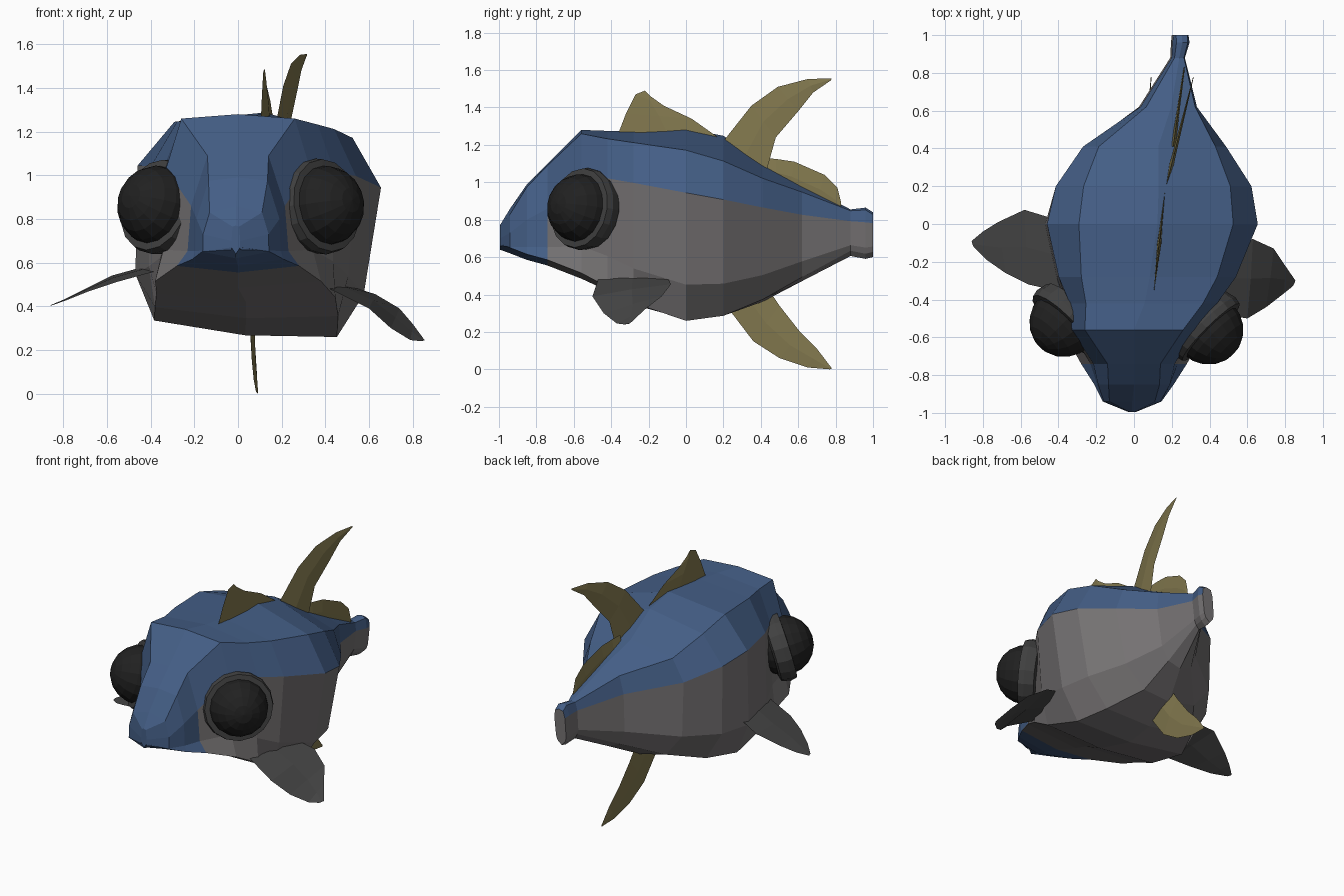
import bpy, bmesh, math
from mathutils import Vector, Matrix

if "Cube" in bpy.data.objects:
    bpy.data.objects.remove(bpy.data.objects["Cube"])


def material(name, rgb):
    m = bpy.data.materials.new(name)
    m.diffuse_color = (*rgb, 1)
    m.use_nodes = True
    m.node_tree.nodes["Principled BSDF"].inputs["Base Color"].default_value = m.diffuse_color
    return m


BLUE = material("back_blue", (0.057, 0.111, 0.235))
GREY = material("belly_grey", (0.18, 0.17, 0.173))
OLIVE = material("fin_olive", (0.223, 0.188, 0.076))
DARK = material("fin_dark_grey", (0.058, 0.058, 0.058))
RIM = material("eye_rim_grey", (0.052, 0.052, 0.052))
BLACK = material("eye_black", (0.015, 0.015, 0.015))


def finish(bm, name, mats):
    bmesh.ops.recalc_face_normals(bm, faces=bm.faces)
    me = bpy.data.meshes.new(name)
    bm.to_mesh(me)
    bm.free()
    for m in mats:
        me.materials.append(m)
    ob = bpy.data.objects.new(name, me)
    bpy.context.collection.objects.link(ob)
    return ob


# Body: lofted cross-sections, slightly bent sideways and rolled
# y, centre x, top z, corner w, corner z, belt w, belt z, floor w, floor z
SECTIONS = [
    (-.995, -.01, .77, .015, .765, .02, .70, .02, .64),
    (-.94, -.01, .86, .12, .83, .15, .73, .155, .62),
    (-.85, 0, .99, .135, .975, .19, .80, .21, .585),
    (-.74, 0, 1.10, .14, 1.09, .215, .86, .28, .555),
    (-.56, 0, 1.28, .26, 1.26, .33, 1.03, .38, .485),
    (-.42, .045, 1.275, .31, 1.24, .39, 1.03, .41, .42),
    (-.28, .06, 1.275, .36, 1.23, .47, 1.02, .42, .345),
    (0, .08, 1.29, .41, 1.21, .56, .995, .42, .265),
    (.20, .09, 1.25, .39, 1.15, .52, .955, .34, .285),
    (.41, .10, 1.12, .31, 1.05, .38, .90, .20, .36),
    (.62, .18, .99, .13, .96, .15, .84, .09, .47),
    (.88, .235, .855, .025, .85, .035, .795, .02, .605),
    (.96, .25, .865, .03, .855, .045, .79, .03, .59),
    (1.0, .25, .84, .03, .83, .04, .785, .03, .60),
]


def section_points(y, cx, zt, wc, zc, wb, zb, wf, zf):
    low = wb * .75 + wf * .25
    half = [(wc, zc), (wb, zb), (low, zf + .32 * (zb - zf)), (wf, zf + .03)]
    ring = [(0, zt)] + half + [(0, zf)] + [(-w, z) for w, z in reversed(half)]
    roll = .09 * min(1, max(0, (y + .55) / .5))
    s, c = math.sin(roll), math.cos(roll)
    return [(cx + c * x + s * (z - .8), y, .8 - s * x + c * (z - .8)) for x, z in ring]


bm = bmesh.new()
rings = [[bm.verts.new(p) for p in section_points(*row)] for row in SECTIONS]
n = len(rings[0])
for i, (a, b) in enumerate(zip(rings, rings[1:])):
    for k in range(n):
        f = bm.faces.new((a[k], a[(k + 1) % n], b[(k + 1) % n], b[k]))
        # snout is all blue; behind it only the strips above the belt line
        f.material_index = 0 if i < 3 or k in (0, 1, n - 2, n - 1) else 1
bm.faces.new(rings[0]).material_index = 0
bm.faces.new(rings[-1]).material_index = 1
finish(bm, "body", [BLUE, GREY])


# Fins: rows of (leading point, trailing point) with a thin raised middle ridge
def fin(name, rows, mat, normal, thick=.012):
    bm = bmesh.new()
    strips = []
    for i, (p, q) in enumerate(rows):
        p, q = Vector(p), Vector(q)
        t = Vector(normal) * thick * (1 - .85 * i / (len(rows) - 1))
        mid = (p + q) / 2
        strips.append([bm.verts.new(v) for v in (p, mid + t, q, mid - t)])
    for a, b in zip(strips, strips[1:]):
        for k in range(4):
            bm.faces.new((a[k], a[(k + 1) % 4], b[(k + 1) % 4], b[k]))
    bm.faces.new(strips[0])
    bm.faces.new(strips[-1])
    finish(bm, name, [mat])


def upright_fin(name, rows, x_of):
    fin(name, [[(x_of(y, z), y, z) for y, z in r] for r in rows], OLIVE, (1, 0, 0))


upright_fin("front_dorsal_fin", [
    ((-.37, 1.24), (.20, 1.22)), ((-.32, 1.37), (.03, 1.34)),
    ((-.27, 1.47), (-.12, 1.41)), ((-.22, 1.49), (-.19, 1.46))],
    lambda y, z: .145 + .11 * y)
upright_fin("rear_dorsal_fin", [
    ((.20, 1.22), (.43, 1.06)), ((.35, 1.41), (.48, 1.24)),
    ((.49, 1.51), (.60, 1.38)), ((.65, 1.552), (.68, 1.48)),
    ((.78, 1.556), (.775, 1.545))],
    lambda y, z: .12 + .25 * y)
upright_fin("tail_ridge_fin", [
    ((.41, 1.13), (.41, 1.02)), ((.48, 1.125), (.48, .98)), ((.58, 1.11), (.55, .95)),
    ((.74, 1.04), (.70, .88)), ((.81, .97), (.79, .84)), ((.83, .89), (.83, .84))],
    lambda y, z: .15 + .14 * y)
upright_fin("anal_fin", [
    ((.20, .36), (.42, .46)), ((.36, .15), (.50, .34)),
    ((.50, .06), (.61, .20)), ((.65, .01), (.70, .11)),
    ((.77, 0), (.78, .005))],
    lambda y, z: .04 + .065 * y)

# Side fins, the two held at different angles
fin("right_side_fin", [
    ((.42, -.47, .48), (.52, -.10, .49)), ((.60, -.50, .39), (.63, -.08, .455)),
    ((.70, -.44, .30), (.74, -.13, .39)), ((.79, -.37, .245), (.80, -.22, .32)),
    ((.84, -.33, .24), (.855, -.30, .245))], DARK, (.5, 0, .87), .008)
fin("left_side_fin", [
    ((-.38, -.36, .56), (-.40, .02, .59)), ((-.56, -.32, .51), (-.58, .075, .54)),
    ((-.68, -.26, .47), (-.72, .01, .47)), ((-.78, -.19, .43), (-.80, -.04, .43)),
    ((-.85, -.12, .405), (-.86, -.09, .405))], DARK, (-.4, 0, .92), .008)


# Eyes: bulging ball in a flat collar, both turned outward and forward
def eye(side, name, centre, tilt):
    axis = Vector((side * .69, -.69, tilt)).normalized()
    place = Matrix.Translation(centre) @ axis.to_track_quat('Z', 'Y').to_matrix().to_4x4()
    bm = bmesh.new()
    bmesh.ops.create_uvsphere(bm, u_segments=16, v_segments=10, radius=.185, matrix=place)
    finish(bm, name + "_eye", [BLACK])
    # collar profile (radius, height along the axis) spun round the axis
    profile = [(.17, -.09), (.208, -.08), (.222, -.02), (.214, .018), (.165, .022)]
    bm = bmesh.new()
    loops = [[bm.verts.new(place @ Vector((r * math.cos(a * math.tau / 16),
                                           r * math.sin(a * math.tau / 16), h)))
              for r, h in profile] for a in range(16)]
    for a in range(16):
        p, q = loops[a], loops[(a + 1) % 16]
        for k in range(5):
            bm.faces.new((p[k], q[k], q[(k + 1) % 5], p[(k + 1) % 5]))
    finish(bm, name + "_eye_rim", [RIM])


eye(1, "right", (.395, -.56, .86), .15)
eye(-1, "left", (-.37, -.52, .86), .26)
